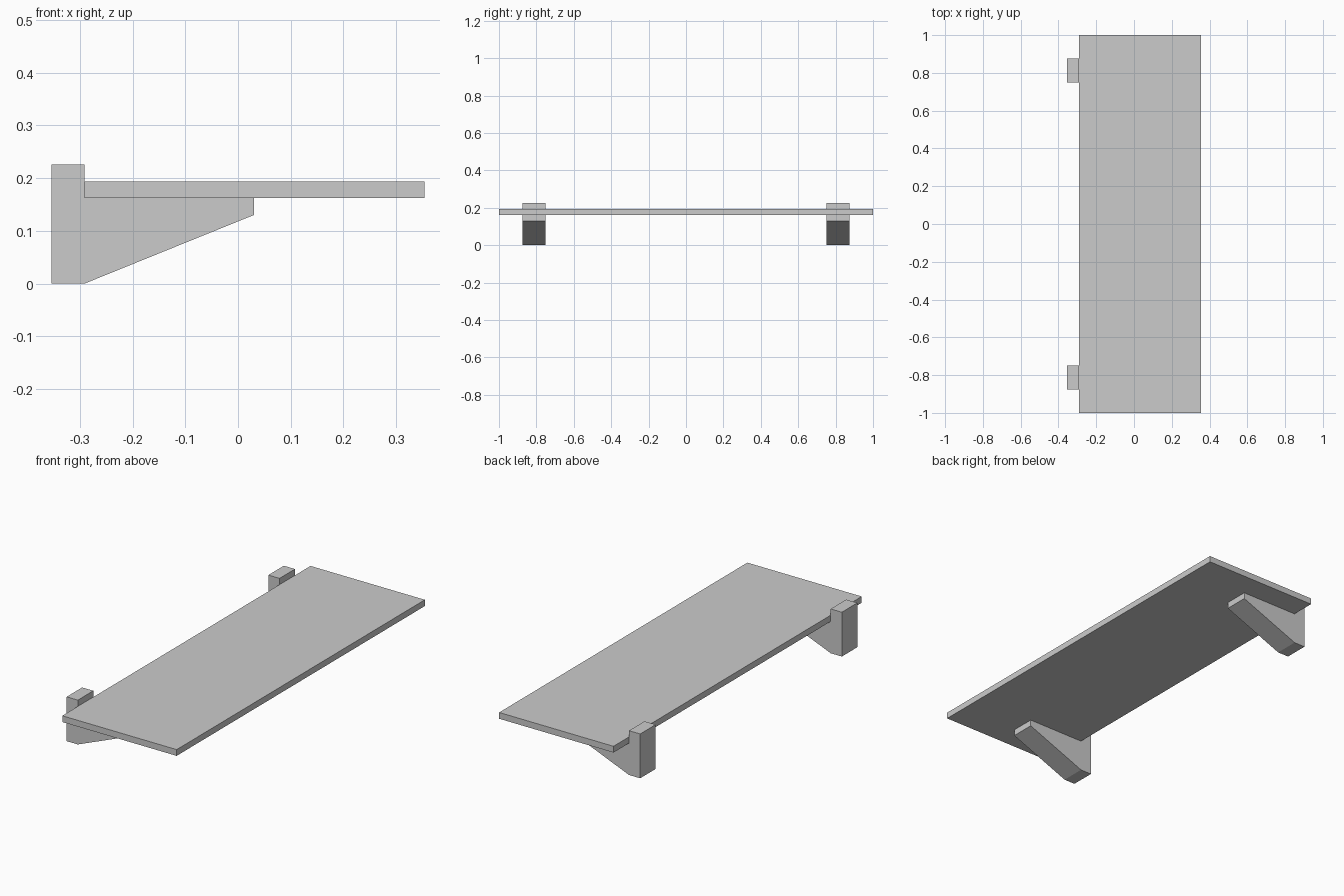
import bpy
import bmesh

if "Cube" in bpy.data.objects:
    bpy.data.objects.remove(bpy.data.objects["Cube"])


def extrude_profile(name, profile, y0, y1):
    """Extrude an x-z outline along y into a closed solid."""
    bm = bmesh.new()
    face = bm.faces.new([bm.verts.new((x, y0, z)) for x, z in profile])
    out = bmesh.ops.extrude_face_region(bm, geom=[face])
    moved = [v for v in out["geom"] if isinstance(v, bmesh.types.BMVert)]
    bmesh.ops.translate(bm, verts=moved, vec=(0, y1 - y0, 0))
    bmesh.ops.recalc_face_normals(bm, faces=bm.faces)
    mesh = bpy.data.meshes.new(name)
    bm.to_mesh(mesh)
    bm.free()
    obj = bpy.data.objects.new(name, mesh)
    bpy.context.collection.objects.link(obj)
    return obj


BACK, WALL, FRONT = -0.354, -0.291, 0.354
SEAT, TOP = 0.162, 0.194

# Shelf board
extrude_profile("shelf_board",
                [(WALL, SEAT), (FRONT, SEAT), (FRONT, TOP), (WALL, TOP)], -1, 1)

# Wall brackets: upright with a tapered support arm
bracket = [(BACK, 0), (WALL, 0), (0.03, 0.13), (0.03, SEAT),
           (WALL, SEAT), (WALL, 0.226), (BACK, 0.226)]
for side, y in (("near", -0.8125), ("far", 0.8125)):
    extrude_profile(f"{side}_bracket", bracket, y - 0.0625, y + 0.0625)
